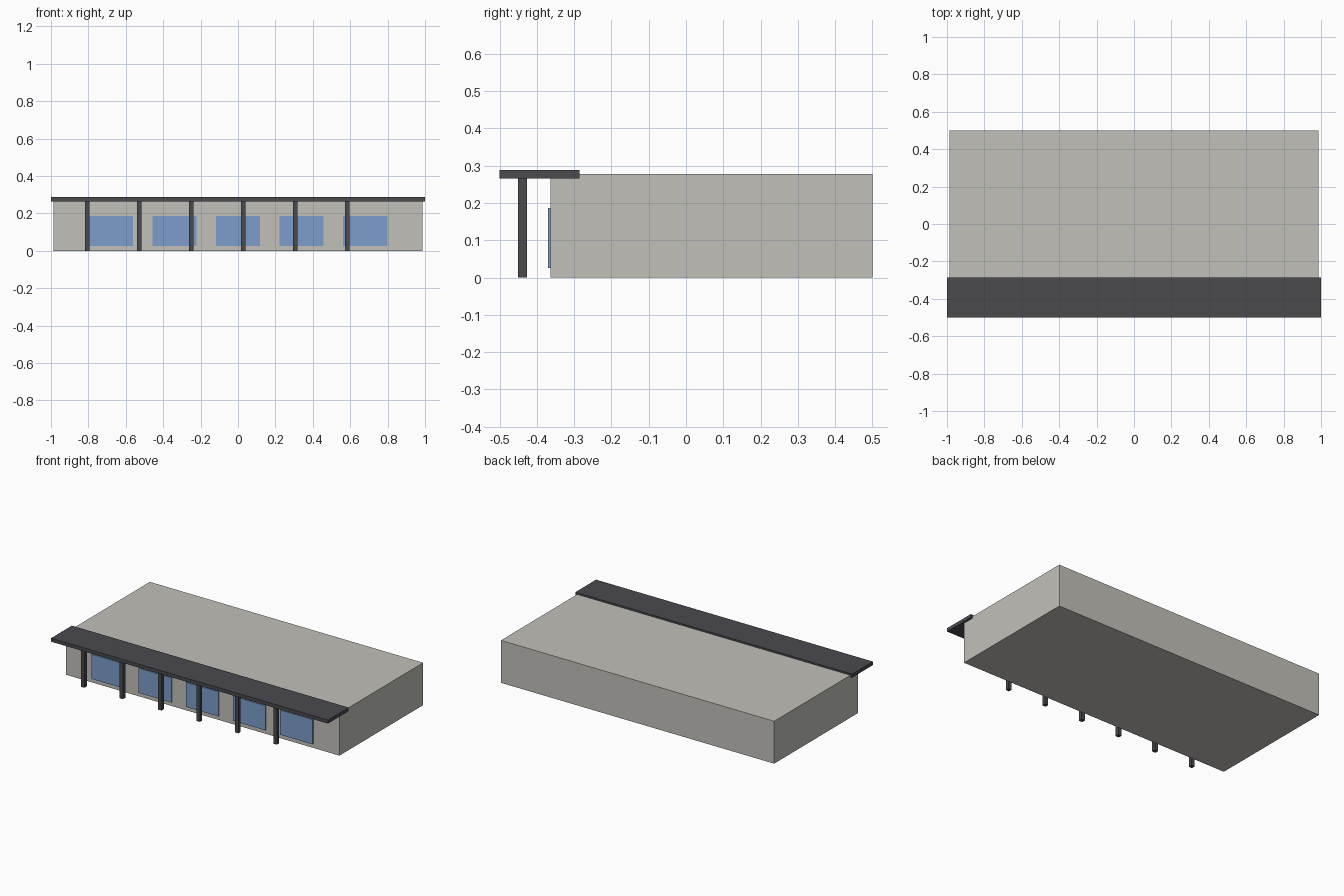
import bpy

cube = bpy.data.objects.get("Cube")
if cube:
    bpy.data.objects.remove(cube, do_unlink=True)


def material(name, rgb):
    mat = bpy.data.materials.new(name)
    mat.use_nodes = True
    color = (*rgb, 1)
    mat.diffuse_color = color
    mat.node_tree.nodes["Principled BSDF"].inputs["Base Color"].default_value = color
    return mat


def box(name, mat, x, y, z):
    """Box spanning the given (low, high) ranges on each axis."""
    spans = (x, y, z)
    bpy.ops.mesh.primitive_cube_add(size=1, location=[(a + b) / 2 for a, b in spans])
    obj = bpy.context.object
    obj.name = name
    obj.scale = [b - a for a, b in spans]
    bpy.ops.object.transform_apply(location=False, rotation=False, scale=True)
    obj.data.materials.append(mat)
    return obj


wall = material("warm grey wall", (0.54, 0.53, 0.49))
trim = material("dark grey trim", (0.069, 0.067, 0.076))
glass = material("blue glass", (0.2, 0.34, 0.59))

front = -0.363
canopy_bottom = 0.265

# Main building block
box("building", wall, (-0.987, 0.987), (front, 0.5), (0, 0.277))

# Canopy along the front edge
box("canopy", trim, (-1, 1), (-0.5, -0.286), (canopy_bottom, 0.288))

# Row of shop windows, standing slightly proud of the wall
for i in range(5):
    x = (i - 2) * 0.34
    box(f"window_{i + 1}", glass, (x - 0.118, x + 0.118),
        (front - 0.007, front + 0.002), (0.026, 0.187))

# Square posts carrying the canopy
for i in range(6):
    x = -0.806 + i * 0.278
    box(f"post_{i + 1}", trim, (x - 0.012, x + 0.012),
        (-0.45, -0.426), (0, canopy_bottom))
